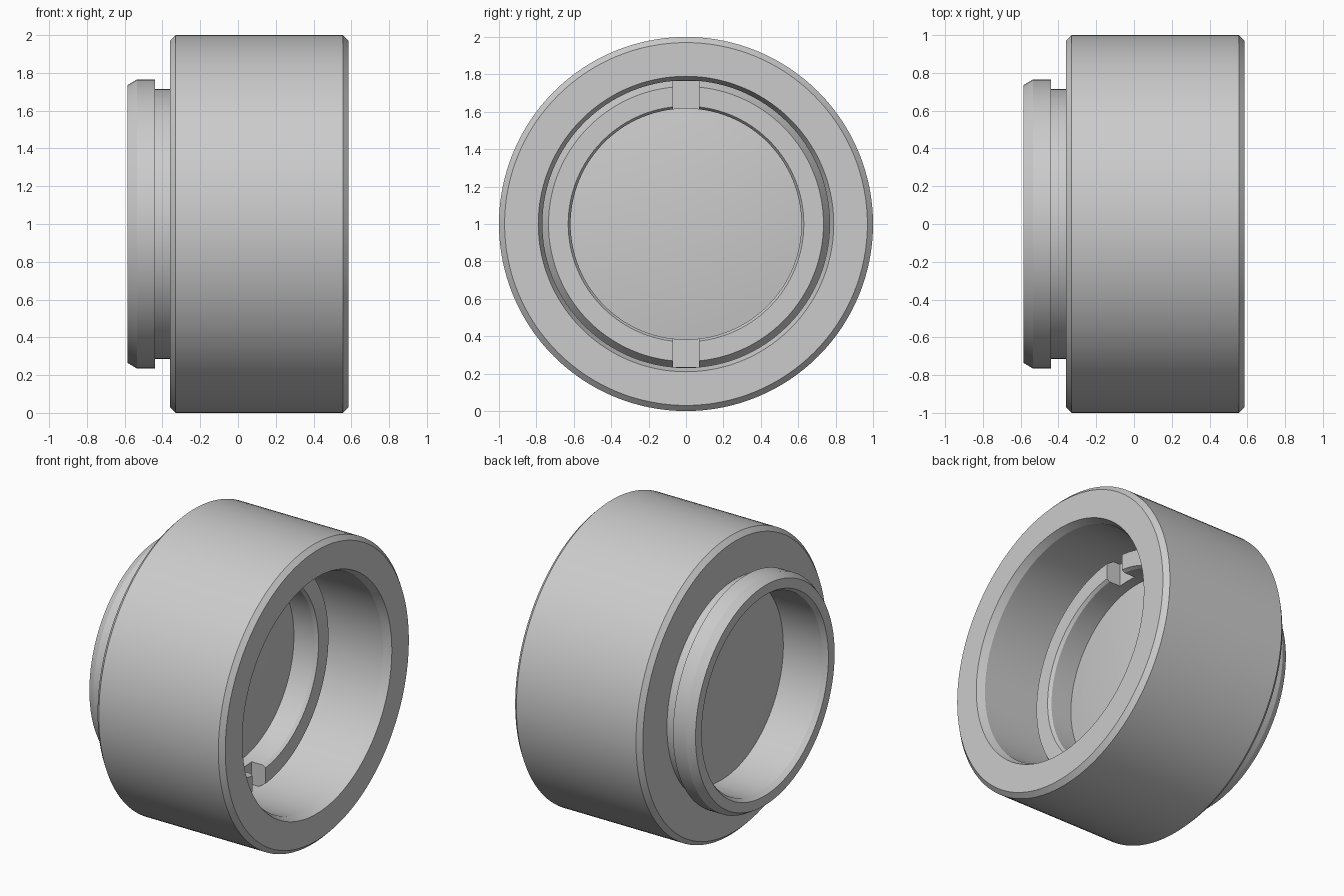
import bpy, bmesh, math

cube = bpy.data.objects.get("Cube")
if cube:
    bpy.data.objects.remove(cube, do_unlink=True)

SEGMENTS = 128

grey = bpy.data.materials.new("plain grey")
grey.use_nodes = True
colour = (0.6, 0.6, 0.6, 1)
grey.diffuse_color = colour
grey.node_tree.nodes["Principled BSDF"].inputs["Base Color"].default_value = colour


def make_object(bm, name):
    """Turn a bmesh into an object at the axis height and select it."""
    bmesh.ops.recalc_face_normals(bm, faces=bm.faces)
    mesh = bpy.data.meshes.new(name)
    bm.to_mesh(mesh)
    bm.free()
    mesh.materials.append(grey)
    obj = bpy.data.objects.new(name, mesh)
    bpy.context.collection.objects.link(obj)
    obj.location.z = 1
    return obj


def activate(obj):
    bpy.ops.object.select_all(action='DESELECT')
    obj.select_set(True)
    bpy.context.view_layer.objects.active = obj


def lathe(name, profile, closed=True):
    """Spin (x, radius) points about the x axis; radius 0 makes a pole."""
    bm = bmesh.new()
    rings = []
    for x, r in profile:
        count = SEGMENTS if r > 0 else 1
        rings.append([bm.verts.new((x, r * math.cos(a), r * math.sin(a)))
                      for a in (2 * math.pi * i / SEGMENTS for i in range(count))])
    pairs = list(zip(rings, rings[1:]))
    if closed:
        pairs.append((rings[-1], rings[0]))
    for a, b in pairs:
        for i in range(SEGMENTS):
            j = (i + 1) % SEGMENTS
            quad = [a[i % len(a)], a[j % len(a)], b[j % len(b)], b[i % len(b)]]
            bm.faces.new(list(dict.fromkeys(quad)))
    return make_object(bm, name)


def dome(edge_x, bulge, radius, steps=8):
    """Shallow parabolic cap profile, from the pole to the edge."""
    return [(edge_x + bulge * (1 - (k / steps) ** 2), radius * k / steps)
            for k in range(steps + 1)]


# Barrel with rear flange, neck, chamfered body, front bore and stepped inner ring
barrel = lathe("barrel", [
    (-0.585, 0.67), (-0.585, 0.735), (-0.535, 0.765), (-0.44, 0.765),
    (-0.44, 0.715), (-0.36, 0.715), (-0.36, 0.97), (-0.33, 1.0),
    (0.555, 1.0), (0.585, 0.97), (0.585, 0.79), (0.535, 0.768),
    (0.105, 0.768), (0.155, 0.735), (0.155, 0.63), (0.135, 0.617),
    (-0.12, 0.617), (-0.12, 0.65), (-0.555, 0.65)])

# Spanner slots cut across the inner ring, top and bottom
bm = bmesh.new()
bmesh.ops.create_cube(bm, size=1)
for v in bm.verts:
    v.co.x = 0.3 if v.co.x > 0 else 0.052
    v.co.y *= 0.14
    v.co.z *= 1.528
cutter = make_object(bm, "slot_cutter")
cutter.hide_render = True
activate(barrel)
slots = barrel.modifiers.new("slots", 'BOOLEAN')
slots.operation = 'DIFFERENCE'
slots.solver = 'EXACT'
slots.object = cutter
bpy.ops.object.modifier_apply(modifier=slots.name)
bpy.data.objects.remove(cutter, do_unlink=True)

# Shallow biconvex lens
lens = lathe("lens", dome(-0.02, 0.045, 0.63) + dome(-0.265, -0.02, 0.65)[::-1],
             closed=False)

for obj in (barrel, lens):
    activate(obj)
    bpy.ops.object.shade_smooth_by_angle(angle=math.radians(20))
